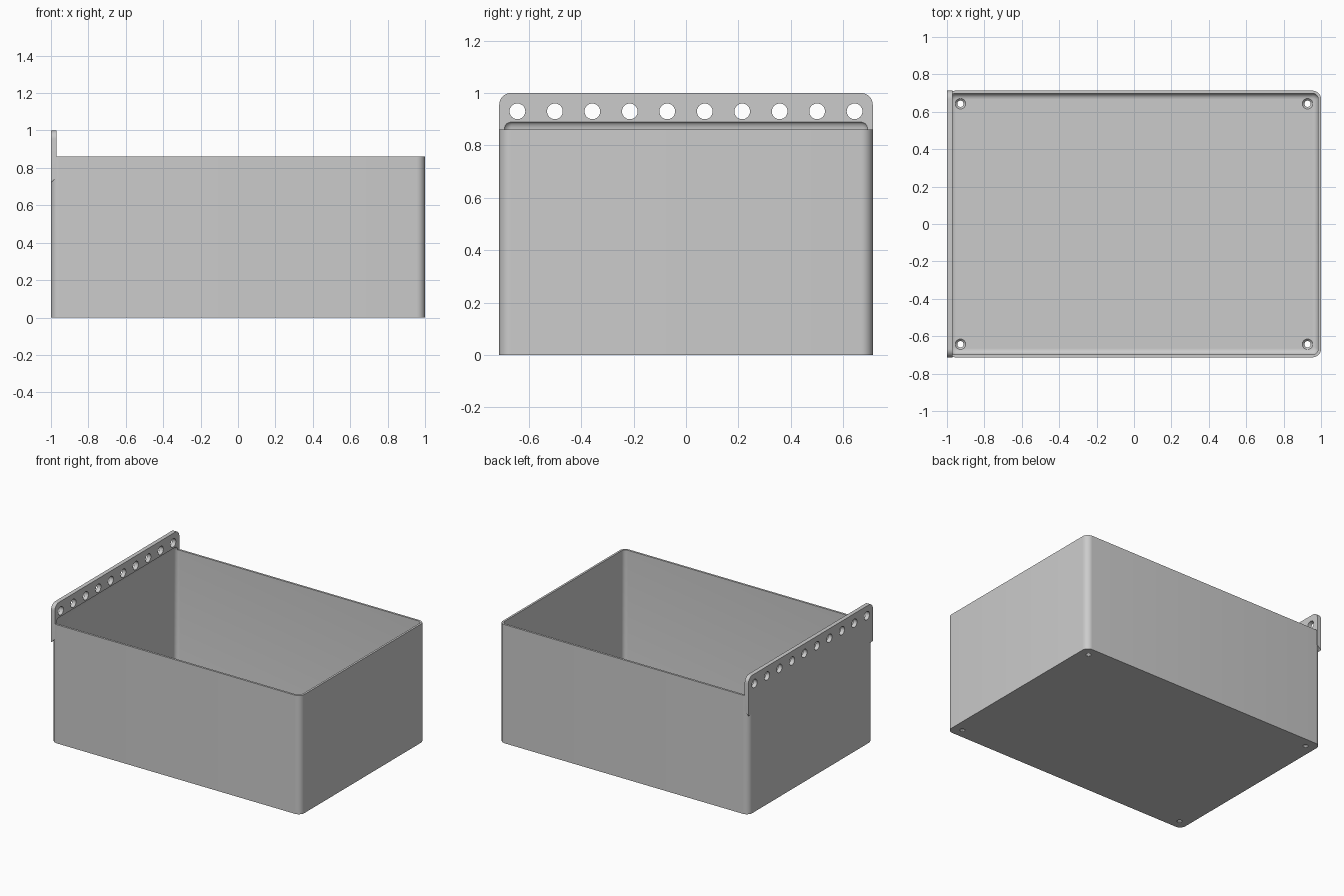
import bpy, bmesh
from math import pi, sin, cos, radians

cube = bpy.data.objects.get("Cube")
if cube:
    bpy.data.objects.remove(cube, do_unlink=True)

# Overall sizes
HX, HY, RIM, WALL, FLOOR = 1.0, 0.713, 0.86, 0.015, 0.02
CORNER, FILLET = 0.045, 0.03
PLATE_IN = -0.97

grey = bpy.data.materials.new("light grey plastic")
grey.use_nodes = True
colour = (0.6, 0.6, 0.6, 1)
grey.diffuse_color = colour
grey.node_tree.nodes["Principled BSDF"].inputs["Base Color"].default_value = colour


def loft(bm, loops):
    """Skin a stack of equal-length loops and cap both ends."""
    rings = [[bm.verts.new(p) for p in loop] for loop in loops]
    n = len(rings[0])
    for a, b in zip(rings, rings[1:]):
        for i in range(n):
            j = (i + 1) % n
            bm.faces.new((a[i], a[j], b[j], b[i]))
    bm.faces.new(rings[0][::-1])
    bm.faces.new(rings[-1])


def make(name, stacks):
    bm = bmesh.new()
    for loops in stacks:
        loft(bm, loops)
    bmesh.ops.recalc_face_normals(bm, faces=bm.faces)
    mesh = bpy.data.meshes.new(name)
    bm.to_mesh(mesh)
    bm.free()
    mesh.materials.append(grey)
    obj = bpy.data.objects.new(name, mesh)
    bpy.context.collection.objects.link(obj)
    return obj


def rounded_rect(hx, hy, r, z, seg=8):
    pts = []
    for k, (sx, sy) in enumerate(((1, 1), (-1, 1), (-1, -1), (1, -1))):
        for i in range(seg + 1):
            a = (k + i / seg) * pi / 2
            pts.append((sx * (hx - r) + r * cos(a), sy * (hy - r) + r * sin(a), z))
    return pts


def circle(x, y, z, r, axis="z", n=32):
    ring = [(r * cos(2 * pi * i / n), r * sin(2 * pi * i / n)) for i in range(n)]
    if axis == "x":
        return [(x, y + u, z + v) for u, v in ring]
    return [(x + u, y + v, z) for u, v in ring]


def boolean(target, tool, operation):
    mod = target.modifiers.new(operation.lower(), "BOOLEAN")
    mod.object, mod.operation, mod.solver = tool, operation, "EXACT"
    bpy.context.view_layer.objects.active = target
    bpy.ops.object.modifier_apply(modifier=mod.name)
    bpy.data.objects.remove(tool, do_unlink=True)


# Solid bin block with rounded upright corners
bin_box = make("storage_bin", [[rounded_rect(HX, HY, CORNER, z) for z in (0, RIM)]])


# Hanging plate: rounded top corners, underside sloping up towards the bin
def plate_outline(x, bottom):
    pts = [(x, -HY, bottom), (x, HY, bottom)]
    for k, s in enumerate((1, -1)):
        for i in range(9):
            a = (k + i / 8) * pi / 2
            pts.append((x, s * (HY - CORNER) + CORNER * cos(a), 1 - CORNER + CORNER * sin(a)))
    return pts


plate = make("hanging_plate", [[plate_outline(-HX, 0.72), plate_outline(PLATE_IN, 0.75)]])
boolean(bin_box, plate, "UNION")

# Cavity: filleted floor, straight walls, curved overhang under the plate
layers = []
steps = [i / 6 * pi / 2 for i in range(7)]
for a in steps:
    layers.append((FILLET * (1 - sin(a)), FLOOR + FILLET * (1 - cos(a))))
for a in steps:
    layers.append((0.018 * (1 - cos(a)), RIM + FILLET * sin(a)))
cavity = make("cavity_cutter", [[
    rounded_rect(HX - WALL - d, HY - WALL - d, CORNER - WALL - d * 0.5, z) for d, z in layers]])
boolean(bin_box, cavity, "DIFFERENCE")

# Row of hanging holes and four countersunk floor holes
holes = []
for i in range(10):
    y = (i - 4.5) * 0.143
    holes.append([circle(x, y, 0.93, 0.03, "x") for x in (-1.1, -0.9)])
for x in (-0.928, 0.928):
    for y in (-0.643, 0.643):
        holes.append([circle(x, y, z, r) for z, r in
                      ((-0.05, 0.017), (0.009, 0.017), (0.02, 0.028), (0.06, 0.028))])
boolean(bin_box, make("hole_cutter", holes), "DIFFERENCE")

# Smooth rounded areas, keep crisp edges
bpy.ops.object.select_all(action="DESELECT")
bin_box.select_set(True)
bpy.context.view_layer.objects.active = bin_box
bpy.ops.object.shade_smooth_by_angle(angle=radians(30))
